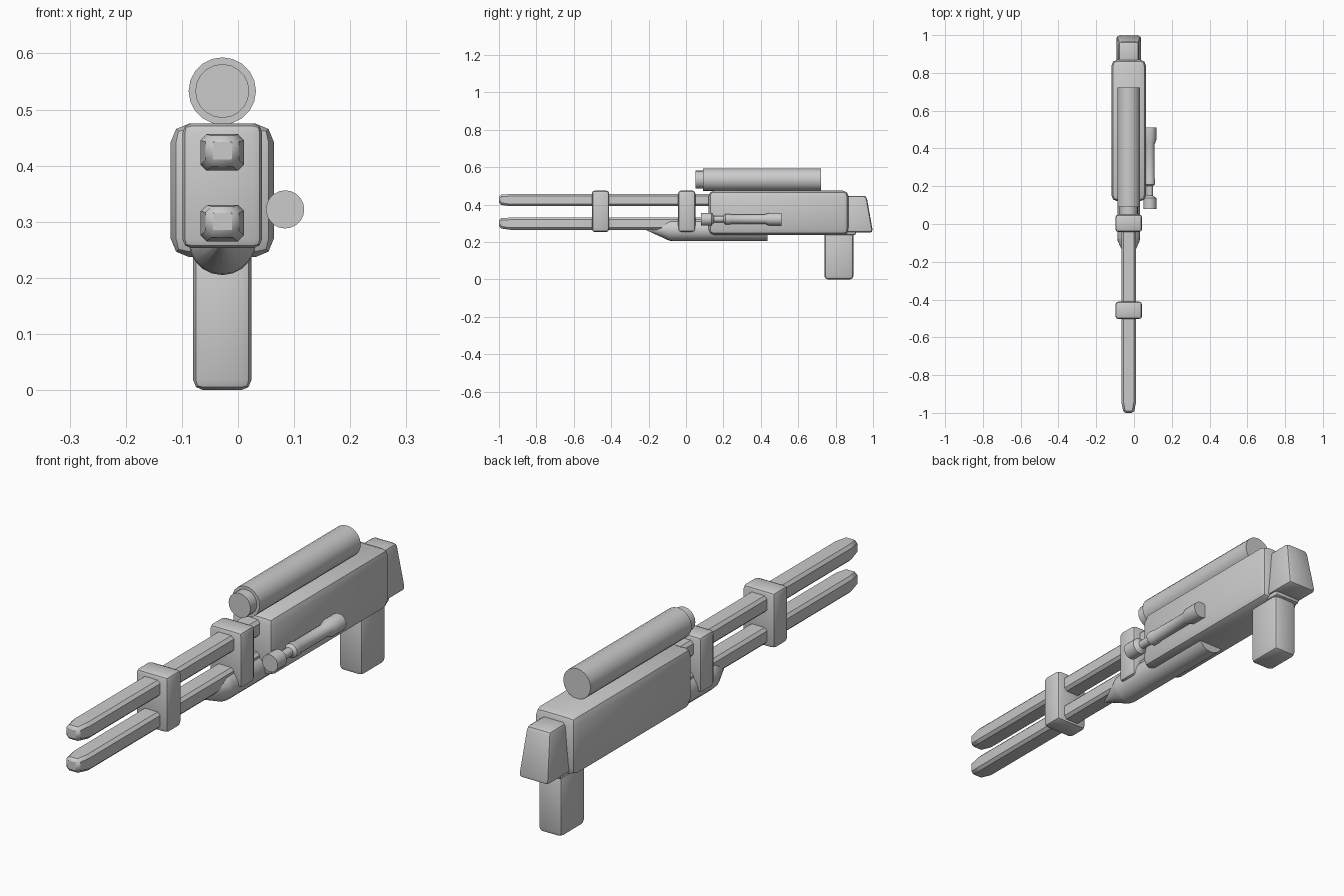
import bpy, bmesh, math
from mathutils import Matrix

cube = bpy.data.objects.get("Cube")
if cube:
    bpy.data.objects.remove(cube, do_unlink=True)

AXIS = -0.028  # x of the main centre line

grey = bpy.data.materials.new("plain grey")
grey.use_nodes = True
grey.diffuse_color = (0.6, 0.6, 0.6, 1)
grey.node_tree.nodes["Principled BSDF"].inputs["Base Color"].default_value = (0.6, 0.6, 0.6, 1)


def finish(name, bm):
    bmesh.ops.recalc_face_normals(bm, faces=bm.faces)
    mesh = bpy.data.meshes.new(name)
    bm.to_mesh(mesh)
    bm.free()
    mesh.materials.append(grey)
    ob = bpy.data.objects.new(name, mesh)
    bpy.context.collection.objects.link(ob)
    bpy.ops.object.select_all(action='DESELECT')
    ob.select_set(True)
    bpy.context.view_layer.objects.active = ob
    bpy.ops.object.shade_smooth_by_angle(angle=math.radians(35))
    return ob


def loft(name, sections, bevel, segments=2):
    """Rectangular sections (y, half width, low z, high z) joined along y."""
    bm = bmesh.new()
    rings = []
    for y, hx, lo, hi in sections:
        corners = ((-hx, lo), (hx, lo), (hx, hi), (-hx, hi))
        rings.append([bm.verts.new((AXIS + x, y, z)) for x, z in corners])
    for a, b in zip(rings, rings[1:]):
        for i in range(4):
            j = (i + 1) % 4
            bm.faces.new((a[i], a[j], b[j], b[i]))
    bm.faces.new(rings[0])
    bm.faces.new(rings[-1])
    bmesh.ops.recalc_face_normals(bm, faces=bm.faces)
    sharp = [e for e in bm.edges if e.calc_face_angle(0) > math.radians(40)]
    bmesh.ops.bevel(bm, geom=sharp, offset=bevel, segments=segments,
                    profile=0.5, affect='EDGES', clamp_overlap=True)
    return finish(name, bm)


def box(name, y0, y1, hx, lo, hi, bevel, segments=2):
    return loft(name, [(y0, hx, lo, hi), (y1, hx, lo, hi)], bevel, segments)


def lathe(name, x, z, profile, sides=20):
    """Profile of (y, radius) turned about a line along y."""
    bm = bmesh.new()
    rings = []
    for y, r in profile:
        ring = bmesh.ops.create_circle(
            bm, segments=sides, radius=r,
            matrix=Matrix.Translation((x, y, z)) @ Matrix.Rotation(math.pi / 2, 4, 'X'))
        rings.append(ring["verts"])
    for a, b in zip(rings, rings[1:]):
        for i in range(sides):
            j = (i + 1) % sides
            bm.faces.new((a[i], a[j], b[j], b[i]))
    bm.faces.new(rings[0])
    bm.faces.new(rings[-1])
    return finish(name, bm)


# Main body and rear block
box("body", 0.12, 0.87, 0.092, 0.237, 0.475, 0.033)
bm_butt = loft("rear_block", [(0.84, 0.067, 0.25, 0.447), (1.0, 0.067, 0.25, 0.447)], 0.016)
for v in bm_butt.data.vertices:  # lean the back and narrow the top
    t = (v.co.z - 0.25) / 0.197
    v.co.x = AXIS + (v.co.x - AXIS) * (1 - 0.22 * t)
    if v.co.y > 0.95:
        v.co.y -= 0.035 * t

# Grip and the collar above it
box("grip", 0.74, 0.895, 0.052, 0.0, 0.26, 0.018)
box("grip_collar", 0.80, 0.908, 0.058, 0.236, 0.28, 0.01)

# Twin barrels with tapered tips
for name, low in (("upper_barrel", 0.391), ("lower_barrel", 0.265)):
    high = low + 0.065
    loft(name, [(-1.0, 0.028, low + 0.009, high - 0.003),
                (-0.94, 0.039, low, high),
                (0.2, 0.039, low, high)], 0.011, 1)

# Clamps around the barrels
for name, y in (("front_clamp", -0.457), ("rear_clamp", 0.004)):
    box(name, y - 0.046, y + 0.046, 0.071, 0.253, 0.475, 0.016)

# Scope on top
lathe("scope", AXIS, 0.533, [(0.05, 0.048), (0.09, 0.048), (0.09, 0.06), (0.722, 0.06)])

# Pointed tube underneath
lathe("under_tube", AXIS, 0.265, [(-0.21, 0.003), (-0.09, 0.058), (-0.07, 0.06), (0.435, 0.06)])

# Bolt handle on the left side
lathe("bolt_handle", 0.084, 0.322,
      [(0.08, 0.034), (0.137, 0.034), (0.15, 0.017), (0.2, 0.017), (0.21, 0.028),
       (0.235, 0.028), (0.245, 0.025), (0.42, 0.025), (0.445, 0.034), (0.51, 0.034)])
